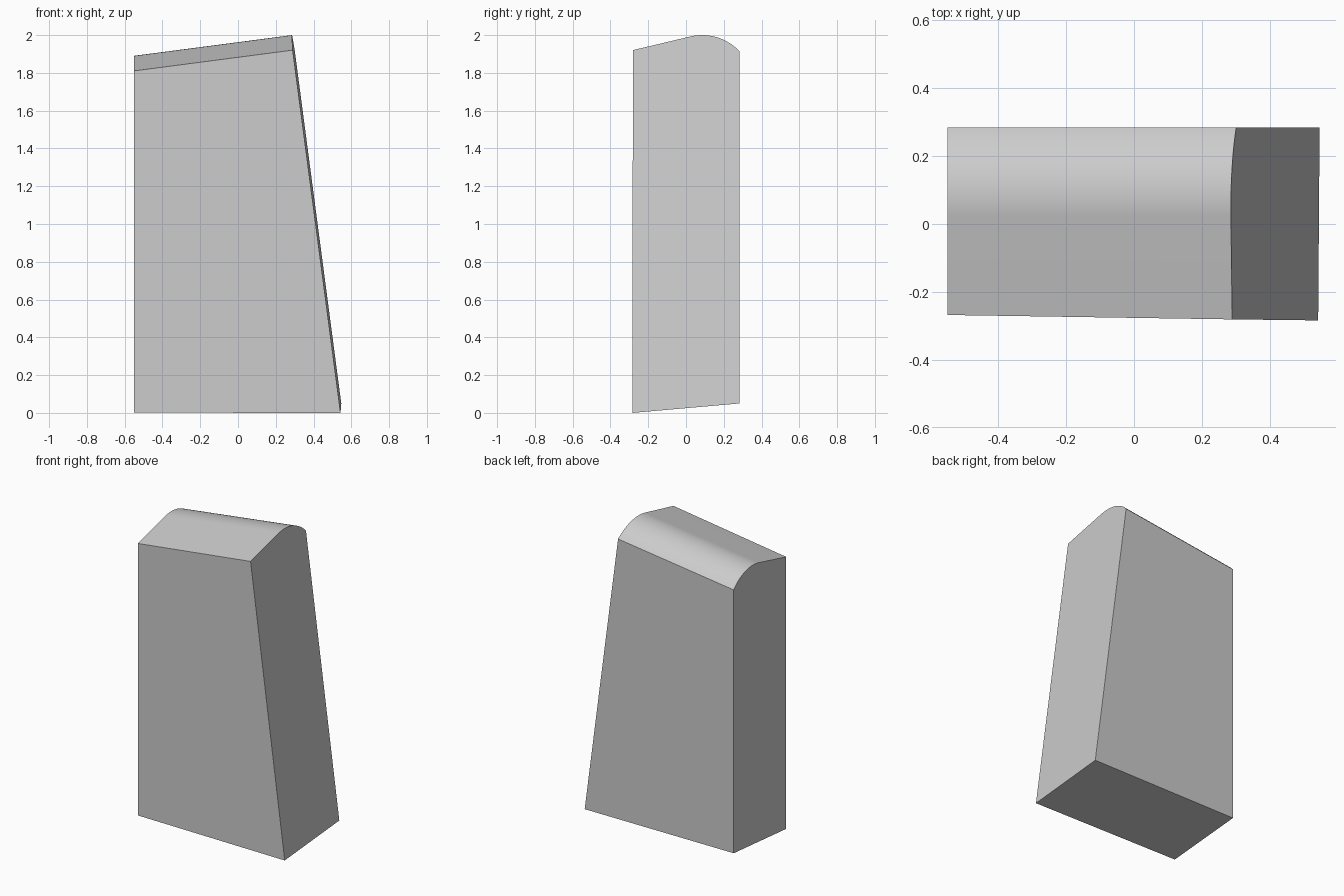
import bpy, bmesh, math

cube = bpy.data.objects.get("Cube")
if cube:
    bpy.data.objects.remove(cube, do_unlink=True)

grey = bpy.data.materials.new("light grey")
grey.use_nodes = True
colour = (0.6, 0.6, 0.6, 1)
grey.diffuse_color = colour
grey.node_tree.nodes["Principled BSDF"].inputs["Base Color"].default_value = colour

LEFT, BACK, SLOPE = -0.55, 0.284, 0.131
RADIUS, CREST = 0.267, 0.085


def side_x(y, z):
    """Leaning side plane."""
    return 0.548 - 0.132 * z + 0.019 * y


def base_z(y):
    """Base rising toward the back."""
    return 0.05 * (y + 0.284) / 0.568


# Cross-section: base, then the rounded top from back to front
arc = []
start, end = math.asin((BACK - CREST) / RADIUS), -math.atan(0.238)
for i in range(25):
    a = start + (end - start) * i / 24
    arc.append((CREST + RADIUS * math.sin(a), 2 - RADIUS * (1 - math.cos(a))))
top = arc + [(-0.281, 1.92)]
crest_x = side_x(CREST, 2)

bm = bmesh.new()
right_loop, left_loop = [], []
for y, z in [(-0.284, 0), (BACK, base_z(BACK))]:
    right_loop.append(bm.verts.new((side_x(y, z), y, z)))
    y = max(y, -0.268)  # front face turns slightly inward
    left_loop.append(bm.verts.new((LEFT, y, base_z(y))))
for y, z in top:
    x = side_x(y, z)
    right_loop.append(bm.verts.new((x, y, z + SLOPE * (x - crest_x))))
    y = max(y, -0.268)
    left_loop.append(bm.verts.new((LEFT, y, z + SLOPE * (LEFT - crest_x))))

# Skin between the two ends, then cap them
n = len(right_loop)
for i in range(n):
    j = (i + 1) % n
    bm.faces.new((right_loop[i], right_loop[j], left_loop[j], left_loop[i]))
bm.faces.new(right_loop)
bm.faces.new(left_loop)
bmesh.ops.recalc_face_normals(bm, faces=bm.faces)

mesh = bpy.data.meshes.new("tapered_block")
bm.to_mesh(mesh)
bm.free()
mesh.materials.append(grey)
block = bpy.data.objects.new("tapered_block", mesh)
bpy.context.collection.objects.link(block)
bpy.context.view_layer.objects.active = block
block.select_set(True)
bpy.ops.object.shade_smooth_by_angle(angle=math.radians(20))
